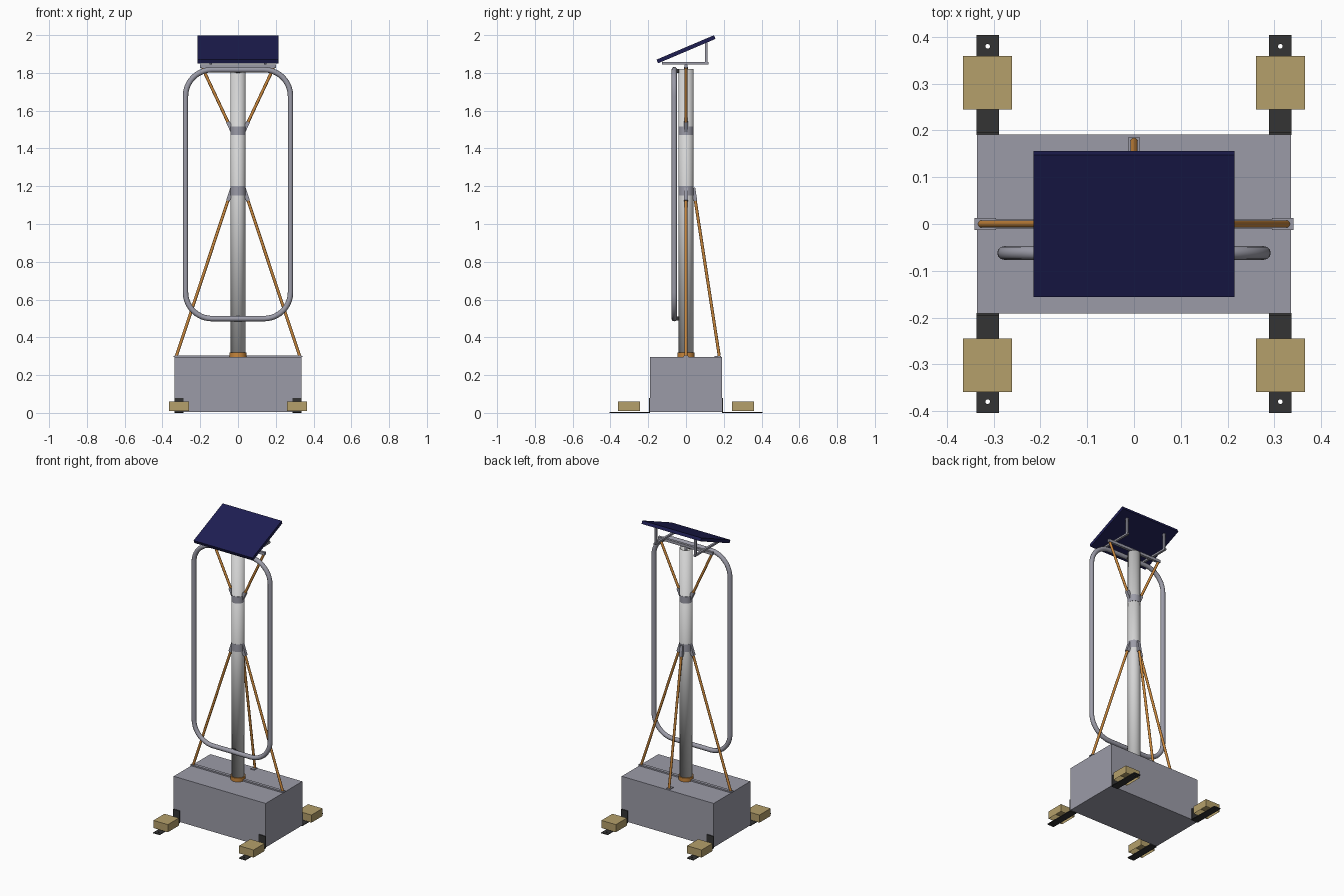
import bpy, bmesh, math
from mathutils import Vector, Matrix

cube = bpy.data.objects.get("Cube")
if cube:
    bpy.data.objects.remove(cube, do_unlink=True)


def material(name, r, g, b):
    m = bpy.data.materials.new(name)
    m.use_nodes = True
    m.diffuse_color = (r, g, b, 1)
    m.node_tree.nodes["Principled BSDF"].inputs["Base Color"].default_value = (r, g, b, 1)
    return m


GREY = material("steel_grey", 0.33, 0.33, 0.39)
WHITE = material("pale_pole", 0.66, 0.66, 0.66)
ORANGE = material("orange_paint", 0.58, 0.24, 0.045)
NAVY = material("panel_navy", 0.013, 0.013, 0.085)
BLACK = material("bracket_black", 0.033, 0.033, 0.033)
TAN = material("sand_tan", 0.46, 0.35, 0.145)


def finish(name, bm, mat, smooth=False):
    me = bpy.data.meshes.new(name)
    bmesh.ops.recalc_face_normals(bm, faces=bm.faces)
    bm.to_mesh(me)
    bm.free()
    ob = bpy.data.objects.new(name, me)
    bpy.context.collection.objects.link(ob)
    me.materials.append(mat)
    if smooth:
        smooth_off(ob)
    return ob


def smooth_off(ob):
    bpy.ops.object.select_all(action='DESELECT')
    ob.select_set(True)
    bpy.context.view_layer.objects.active = ob
    bpy.ops.object.shade_smooth_by_angle(angle=math.radians(40))


def box(name, center, size, mat, turn=None, open_bottom=False):
    bm = bmesh.new()
    bmesh.ops.create_cube(bm, size=1)
    if open_bottom:
        bm.faces.ensure_lookup_table()
        low = min(bm.faces, key=lambda f: f.calc_center_median().z)
        bmesh.ops.delete(bm, geom=[low], context='FACES_ONLY')
    m = Matrix.Translation(center) @ (turn or Matrix()) @ Matrix.Diagonal((*size, 1))
    bm.transform(m)
    return finish(name, bm, mat)


def aim(p, q):
    return (Vector(q) - Vector(p)).to_track_quat('Z', 'Y').to_matrix().to_4x4()


def rod(name, p, q, radius, mat, sides=16, caps=True):
    p, q = Vector(p), Vector(q)
    bm = bmesh.new()
    bmesh.ops.create_cone(bm, cap_ends=caps, segments=sides, radius1=radius,
                          radius2=radius, depth=(q - p).length)
    bm.transform(Matrix.Translation((p + q) / 2) @ aim(p, q))
    return finish(name, bm, mat, True)


def curve_part(name, loops, mat, place, **settings):
    cu = bpy.data.curves.new(name, 'CURVE')
    for key, value in settings.items():
        setattr(cu, key, value)
    for pts in loops:
        sp = cu.splines.new('POLY')
        sp.points.add(len(pts) - 1)
        for point, (x, y) in zip(sp.points, pts):
            point.co = (x, y, 0, 1)
        sp.use_cyclic_u = True
    ob = bpy.data.objects.new(name, cu)
    bpy.context.collection.objects.link(ob)
    cu.materials.append(mat)
    ob.matrix_world = place
    bpy.ops.object.select_all(action='DESELECT')
    ob.select_set(True)
    bpy.context.view_layer.objects.active = ob
    bpy.ops.object.convert(target='MESH')
    return bpy.context.view_layer.objects.active


def rounded_rect(hx, hy, r, steps=10):
    pts = []
    for k, (sx, sy) in enumerate([(1, 1), (-1, 1), (-1, -1), (1, -1)]):
        for i in range(steps + 1):
            a = math.pi / 2 * (k + i / steps)
            pts.append((sx * (hx - r) + r * math.cos(a), sy * (hy - r) + r * math.sin(a)))
    return pts


# Base box with its top rail
box("base_box", (0, 0, 0.15), (0.672, 0.382, 0.29), GREY)
box("base_rail", (0, 0, 0.299), (0.67, 0.02, 0.01), GREY)

# Corner brackets with bolt holes, and ballast blocks over them
hole = [(0.005 * math.cos(i * math.pi / 8), 0.083 + 0.005 * math.sin(i * math.pi / 8))
        for i in range(16)]
plate = [(-0.024, -0.107), (0.024, -0.107), (0.024, 0.107), (-0.024, 0.107)]
for sx, side in ((1, "left"), (-1, "right")):
    for sy, end in ((1, "back"), (-1, "front")):
        tag = f"{end}_{side}"
        x = sx * 0.313
        place = Matrix.Translation((x, sy * 0.297, 0.0025))
        if sy < 0:
            place = place @ Matrix.Rotation(math.pi, 4, 'Z')
        curve_part("foot_plate_" + tag, [plate, hole], BLACK, place,
                   dimensions='2D', fill_mode='BOTH', extrude=0.0025)
        box("foot_upright_" + tag, (x, sy * 0.194, 0.04), (0.048, 0.006, 0.08), BLACK)
        box("ballast_" + tag, (x, sy * 0.302, 0.035), (0.105, 0.115, 0.05), TAN,
            open_bottom=True)

# Hollow pole, base collar and sleeves
pole = rod("pole", (0, 0, 0.295), (0, 0, 1.82), 0.035, WHITE, 32, caps=False)
wall = pole.modifiers.new("wall", 'SOLIDIFY')
wall.thickness = 0.004
wall.offset = -1
rod("pole_collar", (0, 0, 0.295), (0, 0, 0.32), 0.045, ORANGE, 32)
rod("lower_sleeve", (0, 0, 1.15), (0, 0, 1.2), 0.04, GREY, 32)
rod("upper_sleeve", (0, 0, 1.47), (0, 0, 1.515), 0.04, GREY, 32)


def brace(name, direction, near, far):
    # Brace in a vertical plane; near and far are (distance out, height)
    d = Vector(direction)
    up = Vector((0, 0, 1))
    p, q = (d * r + up * h for r, h in (near, far))
    rod(name, p, q, 0.008, ORANGE)
    along = (q - p).normalized()
    box(name + "_tab", p - along * 0.012, (0.02, 0.02, 0.07), GREY, aim(p, q))
    return q


# Lower braces with foot plates
for name, d, reach in (("left", (1, 0, 0), 0.326), ("right", (-1, 0, 0), 0.326),
                       ("back", (0, 1, 0), 0.176)):
    brace("lower_brace_" + name, d, (0.046, 1.145), (reach, 0.302))
    c = Vector(d) * (reach - 0.008)
    size = (0.046, 0.026, 0.005) if d[0] else (0.026, 0.034, 0.005)
    box("brace_foot_" + name, (c.x, c.y, 0.2995), size, GREY)

# Upper braces carrying the crossbar
for name, sx in (("left", 1), ("right", -1)):
    brace("upper_brace_" + name, (sx, 0, 0), (0.044, 1.52), (0.188, 1.826))
box("crossbar", (0, 0, 1.835), (0.4, 0.016, 0.018), GREY)
rod("crossbar_stub", (0, 0, 1.8), (0, 0, 1.83), 0.01, GREY)

# Panel frame: rails front to back with rear posts
tilt = math.radians(23)
for name, sx in (("left", 1), ("right", -1)):
    box("panel_rail_" + name, (sx * 0.145, -0.003, 1.851), (0.014, 0.246, 0.012), GREY)
    box("panel_post_" + name, (sx * 0.145, 0.107, 1.906), (0.014, 0.014, 0.11), GREY)
box("solar_panel", (0, 0, 1.925), (0.43, 0.33, 0.021), NAVY,
    Matrix.Rotation(tilt, 4, 'X'))

# Rounded tube loop in front of the pole, with its clamps
loop = curve_part("loop_frame", [rounded_rect(0.278, 0.659, 0.14)], GREY,
                  Matrix.Translation((0, -0.062, 1.158)) @ Matrix.Rotation(math.pi / 2, 4, 'X'),
                  dimensions='3D', bevel_depth=0.0145, bevel_resolution=4)
smooth_off(loop)
for name, z in (("lower", 0.499), ("upper", 1.81)):
    box("loop_clamp_" + name, (0, -0.043, z), (0.02, 0.02, 0.02), BLACK)
